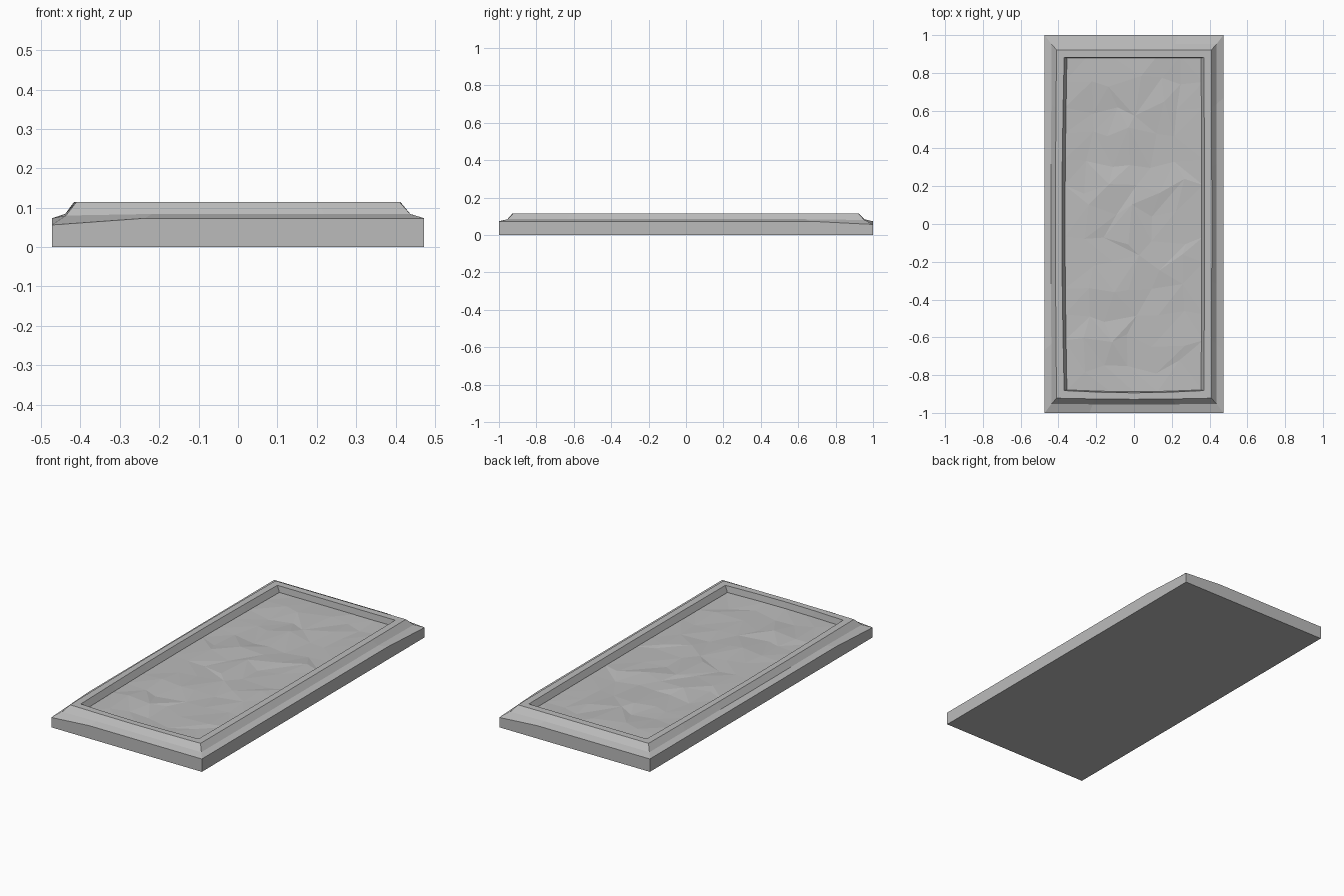
import bpy, bmesh, math, random

random.seed(7)
cube = bpy.data.objects.get("Cube")
if cube:
    bpy.data.objects.remove(cube, do_unlink=True)

stone = bpy.data.materials.new("grey stone")
stone.use_nodes = True
grey = (0.5, 0.5, 0.5, 1)
stone.diffuse_color = grey
stone.node_tree.nodes["Principled BSDF"].inputs["Base Color"].default_value = grey

LONG, SHORT = 6, 4  # segments along the long and short sides


def finish(bm, name):
    mesh = bpy.data.meshes.new(name)
    bm.to_mesh(mesh)
    bm.free()
    mesh.materials.append(stone)
    obj = bpy.data.objects.new(name, mesh)
    bpy.context.collection.objects.link(obj)
    return obj


def ring(bm, hx, hy, z, bow=0.0, chip=0.0):
    """Rectangular loop, worn outward mid-side, with two chipped corners."""
    corners = [(-hx, -hy), (hx, -hy), (hx, hy), (-hx, hy)]
    # the left and front edges are the most worn
    wear = [bow, bow * 0.3, 0, bow]
    push = [(0, -1), (1, 0), (0, 1), (-1, 0)]
    verts = []
    for side in range(4):
        (ax, ay), (bx, by) = corners[side], corners[(side + 1) % 4]
        count = SHORT if side % 2 == 0 else LONG
        for i in range(count):
            t = i / count
            out = wear[side] * math.sin(math.pi * t)
            x = ax + (bx - ax) * t + push[side][0] * out
            y = ay + (by - ay) * t + push[side][1] * out
            drop = chip if i == 0 and side in (0, 2) else 0
            verts.append(bm.verts.new((x, y, z - drop)))
    return verts


# Moulded slab frame: base, gentle ledge, steep bevel, rim, recess wall
bm = bmesh.new()
profile = [
    (0.473, 1.0, 0.0, 0, 0),
    (0.473, 1.0, 0.073, 0, 0.017),
    (0.437, 0.953, 0.084, 0.002, 0.004),
    (0.410, 0.922, 0.115, 0.006, 0),
    (0.370, 0.882, 0.115, 0.012, 0),
    (0.355, 0.878, 0.082, 0.010, 0),
    (0.355, 0.878, 0.060, 0.010, 0),
]
loops = [ring(bm, *p) for p in profile]
for low, high in zip(loops, loops[1:]):
    n = len(low)
    for i in range(n):
        j = (i + 1) % n
        bm.faces.new((low[i], low[j], high[j], high[i]))
bm.faces.new(list(reversed(loops[0])))
bmesh.ops.recalc_face_normals(bm, faces=bm.faces[:])
finish(bm, "slab_frame")

# Rough hewn recessed panel with irregular facets
bm = bmesh.new()
bmesh.ops.create_grid(bm, x_segments=6, y_segments=13, size=1)
for v in bm.verts:
    edge = v.is_boundary
    v.co.x *= 0.367
    v.co.y *= 0.889
    v.co.z = 0.08
    if not edge:
        v.co.x += random.uniform(-0.04, 0.04)
        v.co.y += random.uniform(-0.045, 0.045)
        v.co.z += random.uniform(-0.007, 0.007)
for face in bm.faces[:]:
    corners = list(face.verts)
    bm.faces.remove(face)
    s = random.choice((0, 1))
    a, b, c, d = corners[s:] + corners[:s]
    bm.faces.new((a, b, c))
    bm.faces.new((a, c, d))
finish(bm, "recessed_panel")
